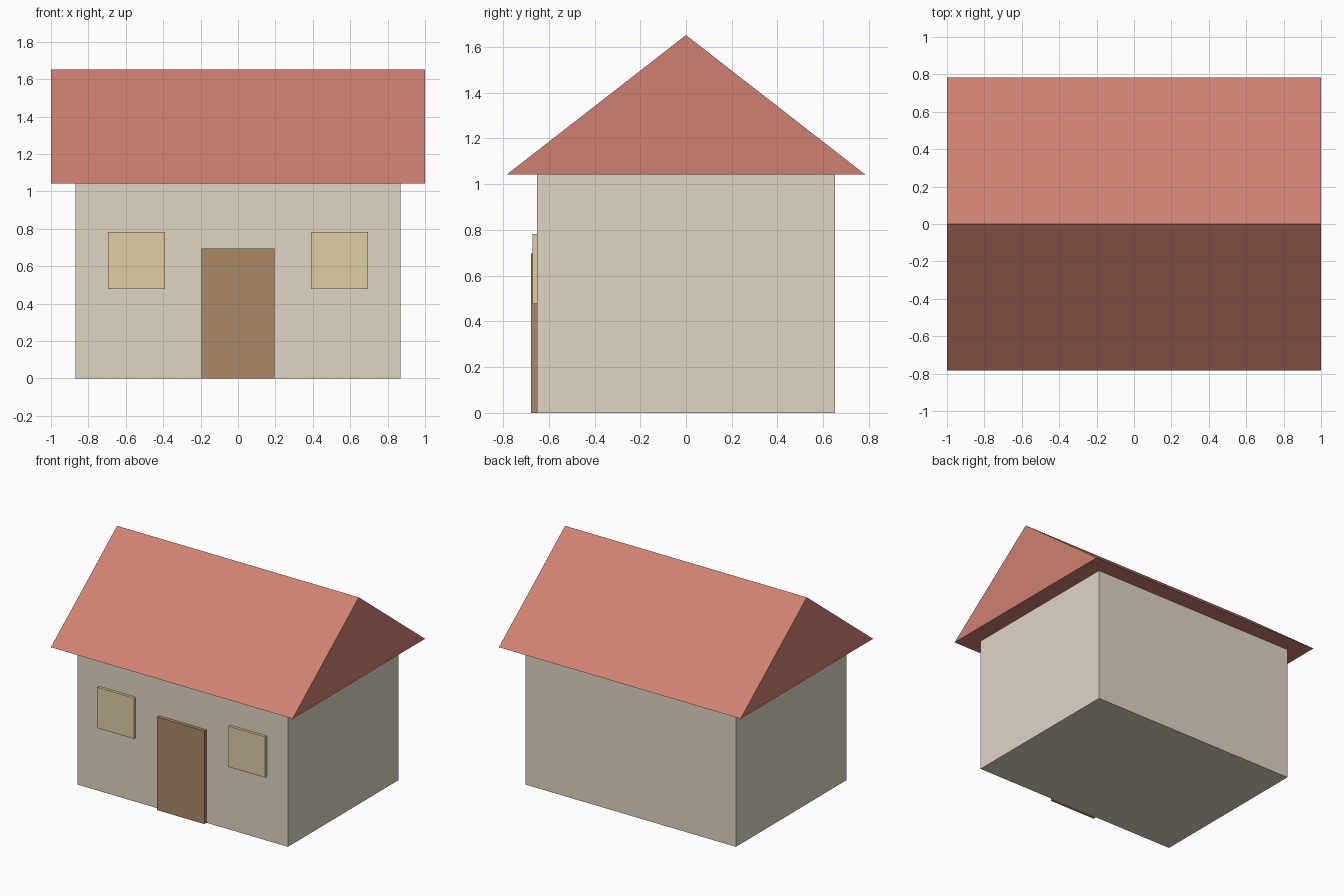
import bpy, bmesh

if "Cube" in bpy.data.objects:
    bpy.data.objects.remove(bpy.data.objects["Cube"])


def material(name, rgb):
    m = bpy.data.materials.new(name)
    m.diffuse_color = (*rgb, 1.0)
    m.use_nodes = True
    m.node_tree.nodes["Principled BSDF"].inputs["Base Color"].default_value = m.diffuse_color
    return m


def mesh_object(name, bm, mat):
    bmesh.ops.recalc_face_normals(bm, faces=bm.faces)
    me = bpy.data.meshes.new(name)
    bm.to_mesh(me)
    bm.free()
    me.materials.append(mat)
    ob = bpy.data.objects.new(name, me)
    bpy.context.collection.objects.link(ob)
    return ob


def box(name, lo, hi, mat):
    bm = bmesh.new()
    bmesh.ops.create_cube(bm, size=1.0)
    for v in bm.verts:
        v.co = [hi[i] if v.co[i] > 0 else lo[i] for i in range(3)]
    return mesh_object(name, bm, mat)


def prism(name, profile, half_x, mat):
    """Extrude a (y, z) profile along x."""
    bm = bmesh.new()
    face = bm.faces.new([bm.verts.new((-half_x, y, z)) for y, z in profile])
    ext = bmesh.ops.extrude_face_region(bm, geom=[face], use_keep_orig=True)
    for g in ext["geom"]:
        if isinstance(g, bmesh.types.BMVert):
            g.co.x = half_x
    return mesh_object(name, bm, mat)


plaster = material("cream plaster", (0.74, 0.67, 0.55))
tile = material("terracotta", (0.62, 0.22, 0.165))
wood = material("brown wood", (0.40, 0.25, 0.135))
pane = material("pale yellow", (0.74, 0.62, 0.37))

WALL_Y, WALL_Z = 0.652, 1.043

# House body
box("walls", (-0.87, -WALL_Y, 0), (0.87, WALL_Y, WALL_Z), plaster)

# Solid gable roof with overhang on every side
prism("roof", [(-0.783, WALL_Z), (0.783, WALL_Z), (0, 1.652)], 1.0, tile)

# Door on the front wall
box("door", (-0.196, -0.678, 0), (0.196, -WALL_Y, 0.696), wood)

# Pair of raised windows
for side, cx in (("left", -0.543), ("right", 0.543)):
    box(side + "_window", (cx - 0.152, -0.672, 0.478),
        (cx + 0.152, -WALL_Y, 0.783), pane)
